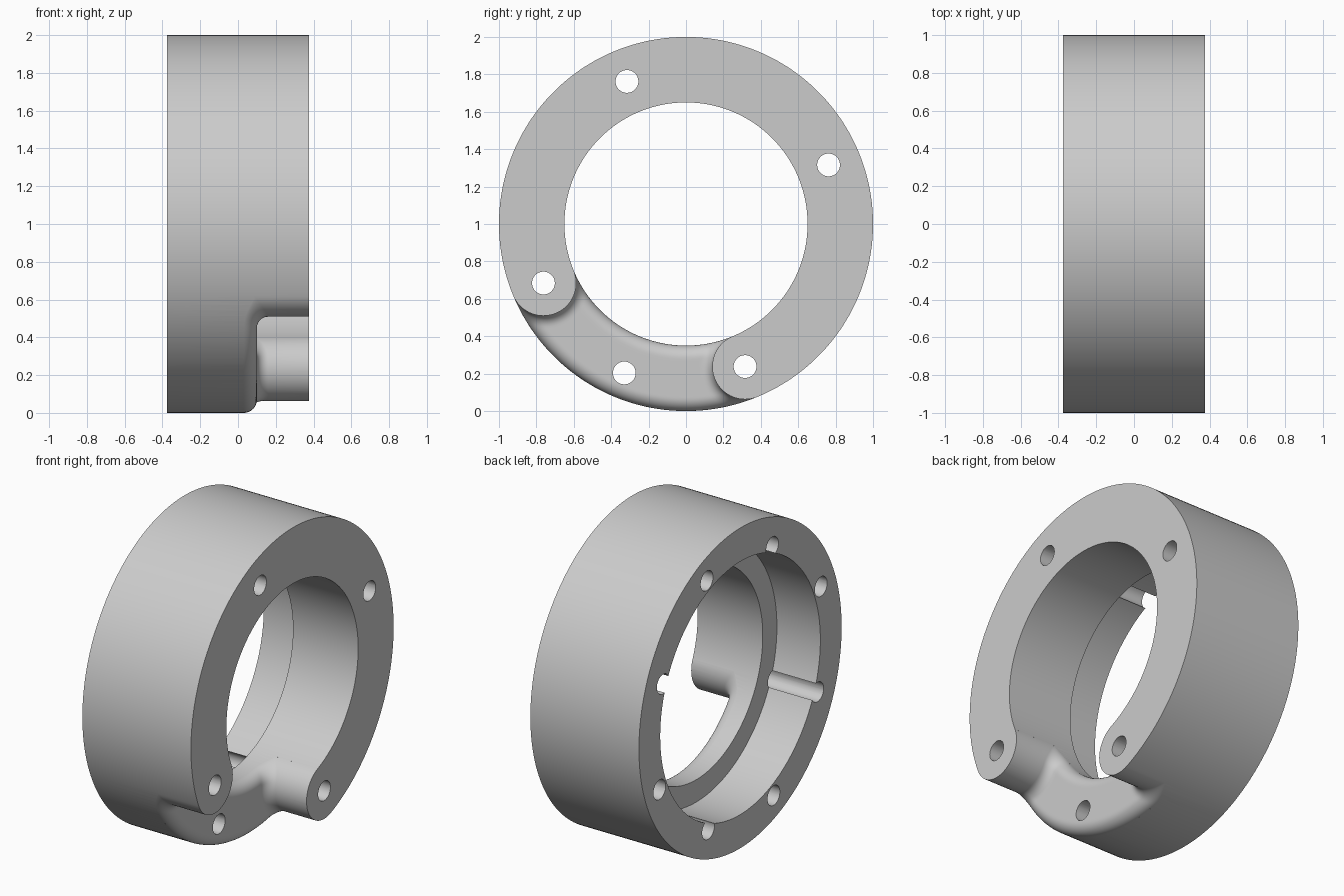
import bpy, bmesh, math
from math import sin, cos, pi, radians
from mathutils import Matrix, Vector

HALF = 0.375            # half thickness along x
OUTER, BORE, POCKET = 1.0, 0.65, 0.79
POCKET_X = -0.075       # floor of the wide pocket on the -x side
BOLT_R, HOLE_R = 0.825, 0.061
BOSS_R = (OUTER - BORE) / 2
NOTCH_X, FILLET, ROUND = 0.1, 0.06, 0.07
START, END = radians(202.5), radians(292.5)
STEPS = 192

if "Cube" in bpy.data.objects:
    bpy.data.objects.remove(bpy.data.objects["Cube"])

grey = bpy.data.materials.new("plain_grey")
grey.use_nodes = True
grey.diffuse_color = (0.6, 0.6, 0.6, 1)
grey.node_tree.nodes["Principled BSDF"].inputs["Base Color"].default_value = (0.6, 0.6, 0.6, 1)


def finish(name, bm):
    """Turn a bmesh into an object standing on z = 0."""
    bmesh.ops.recalc_face_normals(bm, faces=bm.faces)
    bmesh.ops.translate(bm, verts=bm.verts, vec=(0, 0, OUTER))
    mesh = bpy.data.meshes.new(name)
    bm.to_mesh(mesh)
    bm.free()
    mesh.materials.append(grey)
    obj = bpy.data.objects.new(name, mesh)
    bpy.context.collection.objects.link(obj)
    return obj


def polar(x, r, a):
    return Vector((x, r * cos(a), r * sin(a)))


def make_ring():
    """Lathe the stepped ring section around the x axis."""
    section = [(-HALF, OUTER), (HALF, OUTER), (HALF, BORE),
               (POCKET_X, BORE), (POCKET_X, POCKET), (-HALF, POCKET)]
    bm = bmesh.new()
    rows = [[bm.verts.new(polar(x, r, 2 * pi * (i + 0.5) / STEPS)) for x, r in section]
            for i in range(STEPS)]
    n = len(section)
    for i in range(STEPS):
        a, b = rows[i], rows[(i + 1) % STEPS]
        for j in range(n):
            k = (j + 1) % n
            bm.faces.new((a[j], a[k], b[k], b[j]))
    return finish("ring_body", bm)


def make_hole(name, radius, angle, x0, x1):
    bm = bmesh.new()
    place = Matrix.Translation(polar((x0 + x1) / 2, radius, angle)) @ Matrix.Rotation(pi / 2, 4, 'Y')
    bmesh.ops.create_cone(bm, cap_ends=True, segments=40, radius1=HOLE_R, radius2=HOLE_R,
                          depth=x1 - x0, matrix=place)
    return finish(name, bm)


def quarter(d, size):
    """Height of a quarter-round at distance d from its steep edge."""
    d = min(max(d, 0), size)
    return size - math.sqrt(max(size ** 2 - (size - d) ** 2, 0))


def make_notch():
    """Notch cutter: round bosses at both ends, filleted and rounded floor."""
    bosses = [polar(0, BOLT_R, a) for a in (START, END)]
    arc, cols = 40, 56
    # radius and angular inset of each row, following the boss circle
    rims = [(BORE - 0.06, 0)]
    for i in range(arc + 1):
        p = pi * i / arc
        u, v = BOLT_R - BOSS_R * cos(p), BOSS_R * sin(p)
        rims.append((math.hypot(u, v), math.atan2(v, u)))
    rims.append((OUTER + 0.06, 0))

    bm = bmesh.new()
    low, high = [], []
    for r, inset in rims:
        low_row, high_row = [], []
        for c in range(cols + 1):
            t = 0.5 - 0.5 * cos(pi * c / cols)
            a = START + inset + t * (END - START - 2 * inset)
            p = polar(0, r, a)
            wall = min((p - b).length for b in bosses) - BOSS_R
            rim = min(r - BORE, OUTER - r)
            x = NOTCH_X + quarter(wall, FILLET) - quarter(rim, ROUND)
            low_row.append(bm.verts.new((x, p.y, p.z)))
            high_row.append(bm.verts.new((HALF + 0.2, p.y, p.z)))
        low.append(low_row)
        high.append(high_row)
    last = len(rims) - 1
    for g in (low, high):
        for i in range(last):
            for j in range(cols):
                bm.faces.new((g[i][j], g[i + 1][j], g[i + 1][j + 1], g[i][j + 1]))
    border = ([(0, j) for j in range(cols)] + [(i, cols) for i in range(last)]
              + [(last, j) for j in range(cols, 0, -1)] + [(i, 0) for i in range(last, 0, -1)])
    for (i, j), (k, m) in zip(border, border[1:] + border[:1]):
        bm.faces.new((low[i][j], low[k][m], high[k][m], high[i][j]))
    return finish("notch_cutter", bm)


def cut(body, cutter):
    cutter.hide_render = True
    mod = body.modifiers.new(cutter.name, 'BOOLEAN')
    mod.operation = 'DIFFERENCE'
    mod.solver = 'EXACT'
    mod.object = cutter
    bpy.context.view_layer.objects.active = body
    bpy.ops.object.modifier_apply(modifier=mod.name)
    bpy.data.objects.remove(cutter)


ring = make_ring()
cut(ring, make_notch())

# Four through holes and four blind holes drilled from the pocket side
for q in range(4):
    cut(ring, make_hole("through_hole", BOLT_R, radians(22.5 + 90 * q), -HALF - 0.1, HALF + 0.1))
    cut(ring, make_hole("blind_hole", 0.862, radians(67.5 + 90 * q), -HALF - 0.1, 0.2))

bpy.ops.object.select_all(action='DESELECT')
ring.select_set(True)
bpy.context.view_layer.objects.active = ring
bpy.ops.object.shade_smooth_by_angle(angle=radians(30))
